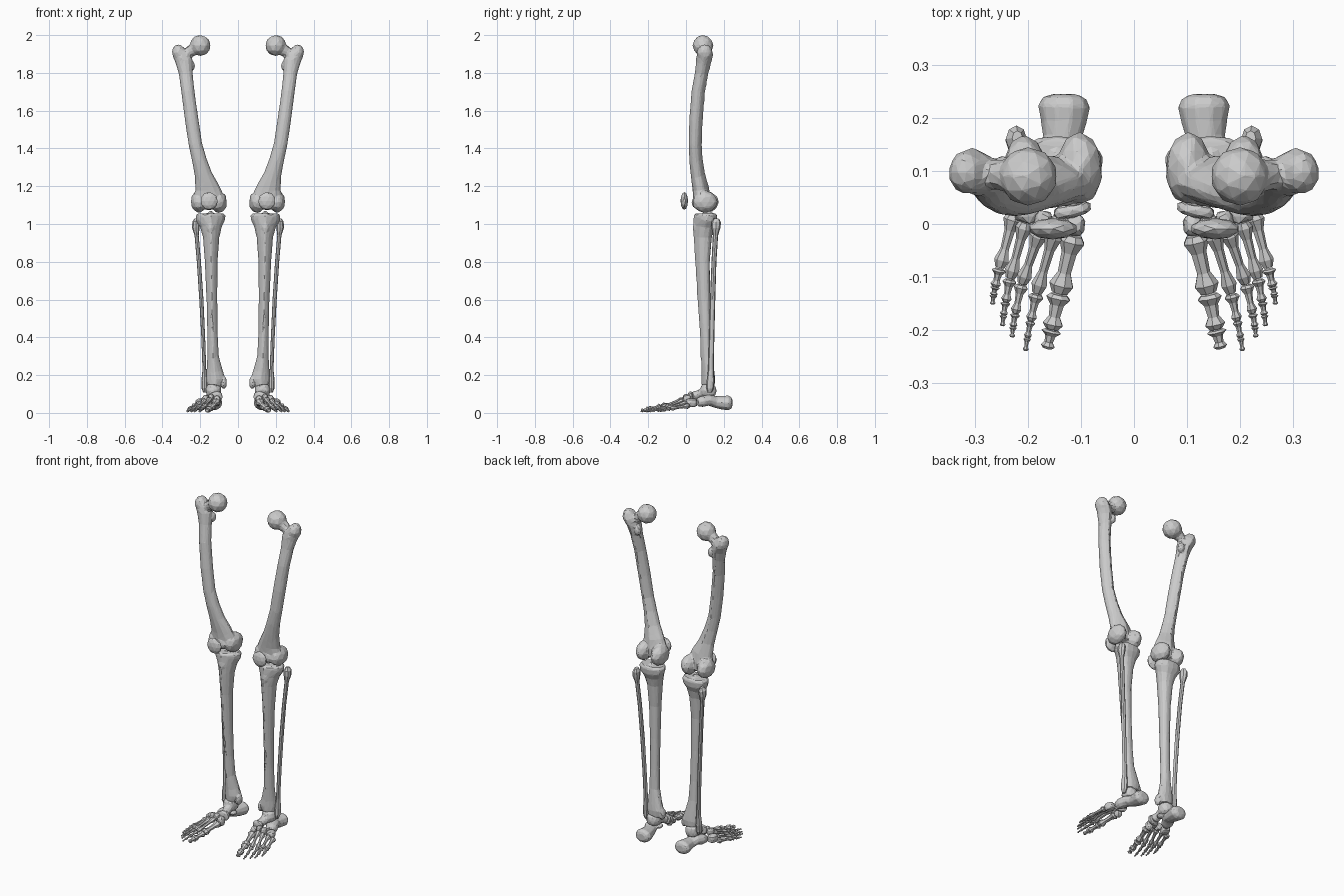
import bpy, bmesh, math, random
from mathutils import Vector, Matrix

random.seed(4)
TAU = math.tau


def loft(bm, stations, n=9, prof=None):
    """Closed tube through (x, y, z, ra, rb) stations, rings square to the path."""
    pts = [Vector(s[:3]) for s in stations]
    rings = []
    for i, s in enumerate(stations):
        t = (pts[min(i + 1, len(pts) - 1)] - pts[max(i - 1, 0)]).normalized()
        ref = Vector((1, 0, 0)) if abs(t.x) < 0.75 else Vector((0, 1, 0))
        a = (ref - t * ref.dot(t)).normalized()
        b = t.cross(a)
        ring = []
        for k in range(n):
            m = prof[k] if prof else 1
            w = TAU * k / n
            ring.append(bm.verts.new(pts[i] + a * (m * s[3] * math.cos(w)) + b * (m * s[4] * math.sin(w))))
        rings.append(ring)
    for r, q in zip(rings, rings[1:]):
        for k in range(n):
            bm.faces.new((r[k], r[(k + 1) % n], q[(k + 1) % n], q[k]))
    bm.faces.new(rings[0][::-1])
    bm.faces.new(rings[-1])


def blob(bm, c, r, sub=2, box=1.0, jitter=0.05, tilt=0):
    """Ellipsoid; box < 1 squares it off."""
    vs = bmesh.ops.create_icosphere(bm, subdivisions=sub, radius=1)["verts"]
    rot = Matrix.Rotation(tilt, 3, 'Z')
    for v in vs:
        p = [math.copysign(abs(q) ** box, q) * (1 + random.uniform(-jitter, jitter)) for q in v.co]
        v.co = Vector(c) + rot @ Vector([p[i] * r[i] for i in range(3)])


def small_bone(bm, p, q, r0, r1, flat=0.85):
    """Toe bone: flared at both ends, waisted in the middle."""
    p, q = Vector(p), Vector(q)
    st = []
    for t, m in ((0, .75), (.1, 1.1), (.3, .65), (.65, .55), (.86, 1), (1, .65)):
        r = (r0 + (r1 - r0) * t) * m
        st.append((*p.lerp(q, t), r, r * flat))
    loft(bm, st, 7)


def finish(name, bm, voxel=0, ratio=1):
    """Fuse the pieces of a bone into one faceted surface, then mirror to the other leg."""
    bmesh.ops.recalc_face_normals(bm, faces=bm.faces)
    me = bpy.data.meshes.new(name)
    bm.to_mesh(me)
    bm.free()
    ob = bpy.data.objects.new(name, me)
    bpy.context.collection.objects.link(ob)
    if voxel:
        m = ob.modifiers.new("fuse", 'REMESH')
        m.mode, m.voxel_size = 'VOXEL', voxel
        m = ob.modifiers.new("blend", 'SMOOTH')
        m.factor, m.iterations = 0.5, 4
        m = ob.modifiers.new("facets", 'DECIMATE')
        m.ratio = ratio
    ob.modifiers.new("other_leg", 'MIRROR').use_mirror_merge = False
    return ob


# Thigh bone: shaft, ball, neck, trochanters and the two knee condyles
bm = bmesh.new()
ridge = [1, 1, 1, 1.2, 1, 1, 1, 1, 1, 1, 1, 1]
loft(bm, [(.155, .085, 1.09, .07, .035), (.157, .08, 1.14, .085, .042), (.163, .074, 1.19, .066, .04),
          (.183, .06, 1.26, .047, .035), (.205, .05, 1.34, .039, .033), (.225, .046, 1.42, .036, .032),
          (.245, .05, 1.55, .036, .033), (.265, .062, 1.7, .035, .033), (.277, .08, 1.8, .037, .033),
          (.285, .09, 1.86, .046, .037), (.305, .098, 1.9, .042, .04), (.318, .1, 1.935, .022, .03)], 12, ridge)
blob(bm, (.2, .09, 1.945), (.056, .056, .056), jitter=.01)
loft(bm, [(.215, .09, 1.938, .036, .036), (.25, .092, 1.915, .03, .032), (.295, .096, 1.875, .036, .045)], 9)
blob(bm, (.315, .098, 1.908), (.036, .042, .045))
blob(bm, (.247, .11, 1.838), (.02, .02, .03))
blob(bm, (.102, .105, 1.117), (.044, .068, .06))
blob(bm, (.207, .1, 1.117), (.043, .068, .058))
blob(bm, (.155, .07, 1.115), (.06, .042, .042))
finish("thigh_bone", bm, .006, .06)

# Kneecap
bm = bmesh.new()
blob(bm, (.153, -.009, 1.122), (.046, .02, .047), jitter=.02)
finish("kneecap", bm)

# Shin bone: triangular shaft with a front crest, plateau and inner ankle knob
bm = bmesh.new()
crest = [1, 1, .92, .85, .92, 1, 1, .95, .95, 1.12, .95, .95]
loft(bm, [(.122, .122, .145, .044, .036), (.118, .122, .18, .052, .038), (.124, .12, .22, .044, .035),
          (.132, .112, .3, .031, .031), (.135, .106, .42, .028, .03), (.138, .098, .6, .029, .034),
          (.142, .092, .8, .034, .04), (.142, .094, .93, .044, .05), (.143, .1, .985, .058, .057),
          (.145, .11, 1.02, .078, .064), (.145, .112, 1.045, .08, .064), (.145, .112, 1.056, .07, .055)], 12, crest)
blob(bm, (.075, .118, .16), (.017, .026, .036))
blob(bm, (.145, .052, .98), (.02, .016, .035))
blob(bm, (.145, .115, 1.057), (.014, .025, .014))
finish("shin_bone", bm, .006, .05)

# Calf bone: slim outer strut
bm = bmesh.new()
loft(bm, [(.176, .125, .108, .008, .01), (.178, .127, .13, .015, .02), (.178, .13, .17, .016, .021),
          (.178, .132, .23, .01, .015), (.184, .136, .4, .01, .014), (.194, .141, .6, .011, .014),
          (.207, .148, .8, .011, .013), (.219, .156, .94, .011, .014), (.223, .158, .98, .02, .024),
          (.222, .16, 1.01, .02, .026), (.22, .162, 1.028, .01, .014)], 8)
finish("calf_bone", bm)

# Ankle bone: pulley, body and forward head
bm = bmesh.new()
blob(bm, (.13, .118, .118), (.042, .044, .04), box=.8)
loft(bm, [(.128, .1, .11, .032, .028), (.12, .065, .098, .024, .022), (.117, .043, .09, .029, .026),
          (.117, .034, .088, .018, .018)], 9)
finish("ankle_bone", bm, .005, .1)

# Heel bone
bm = bmesh.new()
loft(bm, [(.175, .06, .055, .022, .022), (.168, .085, .06, .034, .03), (.15, .12, .068, .038, .03),
          (.137, .155, .058, .036, .032), (.133, .19, .054, .043, .037), (.132, .222, .053, .05, .041),
          (.131, .238, .052, .042, .034), (.131, .245, .052, .025, .02)], 10)
blob(bm, (.105, .105, .075), (.02, .024, .014))
finish("heel_bone", bm, .005, .1)

# Midfoot bones: (name, centre, half size, tilt)
for name, c, r, tilt in (
        ("boat_bone", (.117, .026, .085), (.036, .014, .028), -.2),
        ("inner_wedge", (.111, -.002, .064), (.018, .021, .029), .1),
        ("middle_wedge", (.143, .001, .08), (.015, .017, .021), .15),
        ("outer_wedge", (.171, .006, .073), (.016, .02, .023), .2),
        ("cube_bone", (.2, .03, .053), (.024, .03, .025), .25)):
    bm = bmesh.new()
    blob(bm, c, r, box=.7, jitter=.08, tilt=tilt)
    finish(name, bm)

# Toe rays: joint points from midfoot to tip, with radii
rays = [
    ([(.114, -.022, .058), (.141, -.133, .031), (.155, -.2, .019), (.164, -.236, .012)],
     [.023, .022, .018, .012]),
    ([(.149, -.014, .073), (.184, -.133, .029), (.195, -.184, .018), (.201, -.215, .011), (.205, -.24, .007)],
     [.016, .014, .009, .007, .005]),
    ([(.177, -.013, .066), (.212, -.115, .027), (.224, -.17, .017), (.228, -.194, .011), (.23, -.214, .007)],
     [.016, .013, .009, .007, .005]),
    ([(.205, .003, .054), (.234, -.105, .025), (.242, -.148, .016), (.246, -.172, .011), (.248, -.193, .007)],
     [.015, .013, .009, .007, .005]),
    ([(.226, .018, .038), (.254, -.085, .022), (.262, -.119, .014), (.265, -.134, .011), (.267, -.152, .007)],
     [.017, .013, .009, .007, .005]),
]
for i, (pts, rad) in enumerate(rays, 1):
    for j in range(len(pts) - 1):
        bm = bmesh.new()
        small_bone(bm, pts[j], Vector(pts[j]).lerp(Vector(pts[j + 1]), .97), rad[j], rad[j + 1] * 1.1)
        finish(f"foot_ray_{i}" if j == 0 else f"toe_{i}_bone_{j}", bm)
